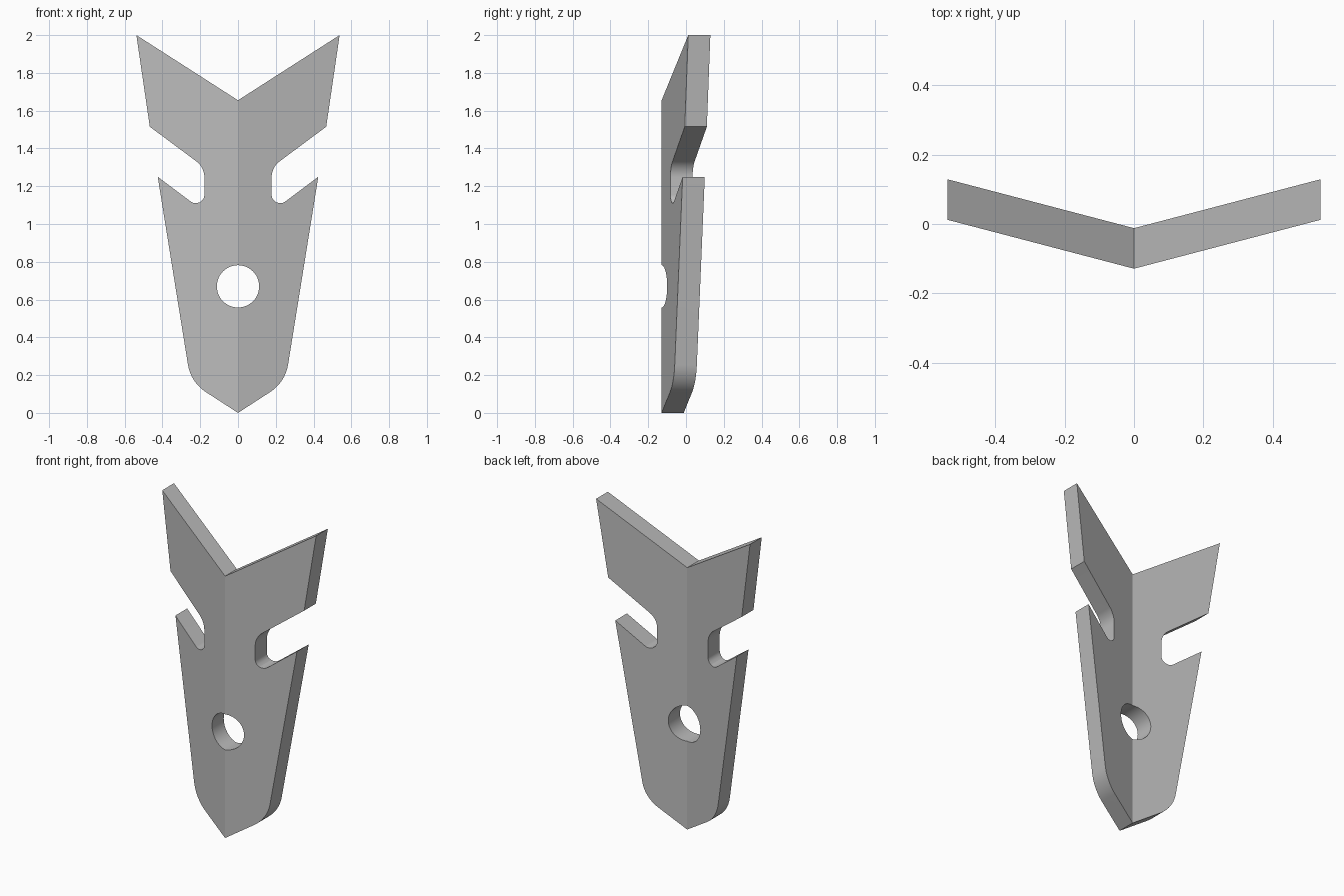
import bpy, bmesh, math
from mathutils import Vector

cube = bpy.data.objects.get("Cube")
if cube:
    bpy.data.objects.remove(cube, do_unlink=True)

FRONT, THICK, SLOPE = -0.129, 0.117, 0.262   # folded sheet: y = FRONT + SLOPE * x


def fillet(before, corner, after, tangent, steps=10):
    """Round a corner, starting and ending at the given tangent length."""
    p, c, n = Vector(before), Vector(corner), Vector(after)
    u, v = (p - c).normalized(), (n - c).normalized()
    half = u.angle(v) / 2
    centre = c + (u + v).normalized() * tangent / math.cos(half)
    a, b = c + u * tangent - centre, c + v * tangent - centre
    return [centre + a.lerp(b, i / steps).normalized() * a.length
            for i in range(steps + 1)]


# Half outline in x, z
tip, hip = (0, 0), (0.25, 0.162)
barb, notch_low, notch_high = (0.425, 1.25), (0.178, 1.065), (0.178, 1.3)
wing_low, wing_top, valley = (0.467, 1.515), (0.538, 2), (0, 1.655)
outline = [tip, *fillet(tip, hip, barb, 0.095), barb,
           *fillet(barb, notch_low, notch_high, 0.09),
           *fillet(notch_low, notch_high, wing_low, 0.053),
           wing_low, wing_top, valley]

# Half of the round hole on the fold
hole_z, hole_r, steps = 0.67, 0.112, 24
for i in range(steps + 1):
    a = math.pi * i / steps
    outline.append((hole_r * math.sin(a), hole_z + hole_r * math.cos(a)))

# Extrude through the sheet and slant it away from the fold
bm = bmesh.new()
face = bm.faces.new([bm.verts.new((x, FRONT + SLOPE * x, z)) for x, z in outline])
extruded = bmesh.ops.extrude_face_region(bm, geom=[face], use_keep_orig=True)
moved = [g for g in extruded["geom"] if isinstance(g, bmesh.types.BMVert)]
bmesh.ops.translate(bm, verts=moved, vec=(0, THICK, 0))
bmesh.ops.recalc_face_normals(bm, faces=bm.faces)

# Open the fold plane so both halves join
inner = [f for f in bm.faces if all(abs(v.co.x) < 1e-4 for v in f.verts)]
bmesh.ops.delete(bm, geom=inner, context="FACES")
mesh = bpy.data.meshes.new("folded_plate")
bm.to_mesh(mesh)
bm.free()

plate = bpy.data.objects.new("folded_plate", mesh)
bpy.context.collection.objects.link(plate)
grey = bpy.data.materials.new("grey")
grey.use_nodes = True
colour = (0.5, 0.5, 0.5, 1)
grey.diffuse_color = colour
grey.node_tree.nodes["Principled BSDF"].inputs["Base Color"].default_value = colour
mesh.materials.append(grey)

# Mirror to the other half, keeping the fold sharp
bpy.ops.object.select_all(action="DESELECT")
plate.select_set(True)
bpy.context.view_layer.objects.active = plate
mirror = plate.modifiers.new("mirror", "MIRROR")
mirror.merge_threshold = 0.0005
bpy.ops.object.modifier_apply(modifier=mirror.name)
bpy.ops.object.shade_smooth_by_angle(angle=math.radians(20))
